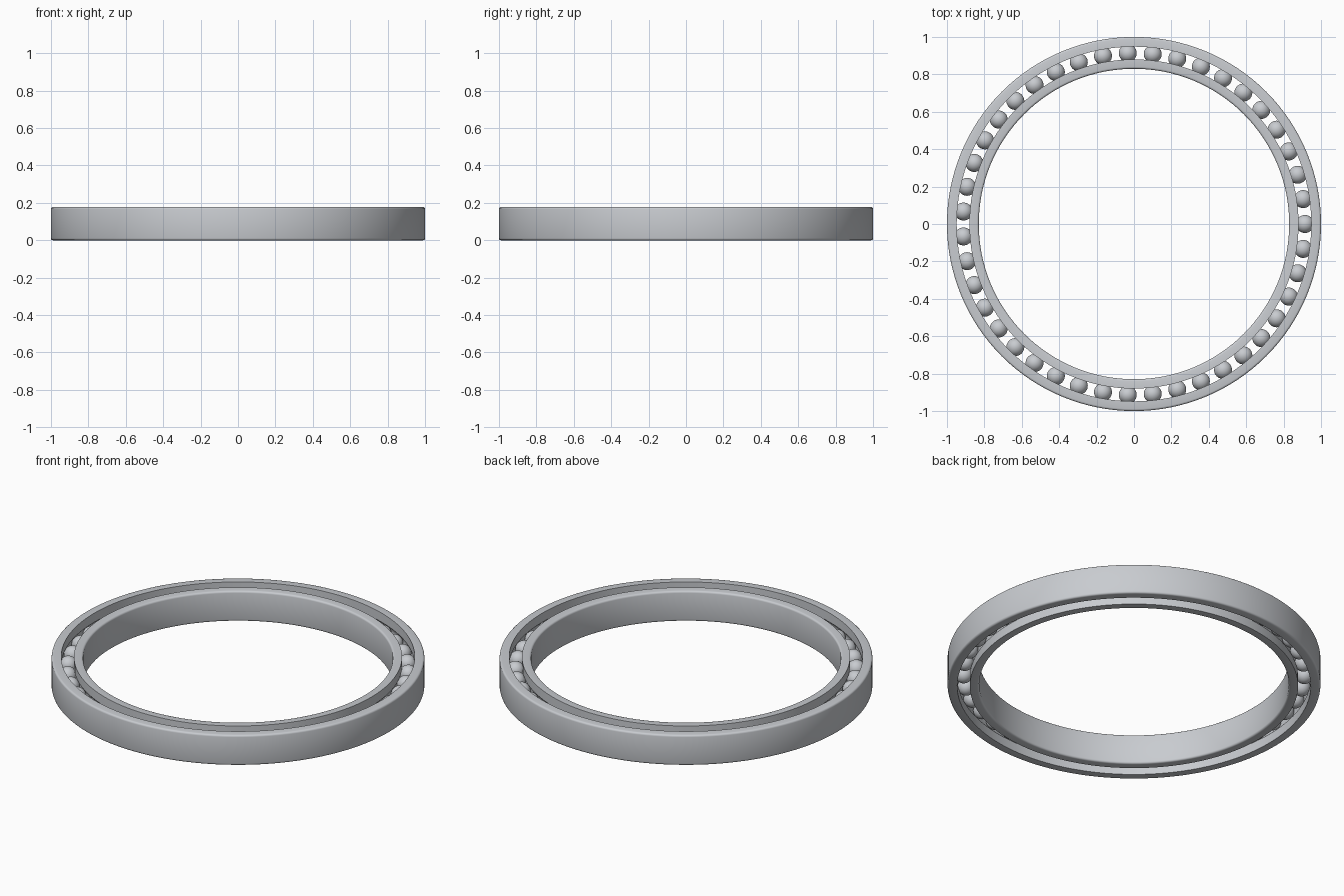
import bpy, bmesh
from math import sin, cos, pi, radians, asin

default = bpy.data.objects.get("Cube")
if default:
    bpy.data.objects.remove(default, do_unlink=True)

HEIGHT = 0.178
MID = HEIGHT / 2
PITCH = 0.914          # radius of the ball circle
BALL_R = 0.048
GROOVE_R = 0.049
GAP = 0.034            # pitch circle to each race land
FILLET = 0.011
BALLS = 43
SEGMENTS = 128

steel = bpy.data.materials.new("steel grey")
steel.use_nodes = True
steel.diffuse_color = (0.58, 0.60, 0.63, 1)
steel.node_tree.nodes["Principled BSDF"].inputs["Base Color"].default_value = (0.58, 0.60, 0.63, 1)


def finish(bm, name, angle):
    bmesh.ops.recalc_face_normals(bm, faces=bm.faces)
    mesh = bpy.data.meshes.new(name)
    bm.to_mesh(mesh)
    bm.free()
    mesh.materials.append(steel)
    obj = bpy.data.objects.new(name, mesh)
    bpy.context.collection.objects.link(obj)
    bpy.ops.object.select_all(action='DESELECT')
    obj.select_set(True)
    bpy.context.view_layer.objects.active = obj
    bpy.ops.object.shade_smooth_by_angle(angle=radians(angle))
    return obj


def race(name, wall, side):
    """Ring section: filleted outer wall on one side, ball groove on the other."""
    profile = []
    # rounded corners of the wall, bottom then top
    for i in range(4):
        a = i / 3 * pi / 2
        profile.append((wall - side * FILLET * (1 - sin(a)), FILLET * (1 - cos(a))))
    profile += [(r, HEIGHT - z) for r, z in reversed(profile)]
    # groove land, arc and land, from top to bottom
    land = PITCH + side * GAP
    half = pi / 2 - asin(GAP / GROOVE_R)
    profile.append((land, HEIGHT))
    for i in range(11):
        a = half * (1 - i / 5)
        profile.append((PITCH + side * GROOVE_R * cos(a), MID + GROOVE_R * sin(a)))
    profile.append((land, 0))

    # revolve the section
    bm = bmesh.new()
    rings = []
    for s in range(SEGMENTS):
        t = 2 * pi * s / SEGMENTS
        rings.append([bm.verts.new((r * cos(t), r * sin(t), z)) for r, z in profile])
    n = len(profile)
    for s in range(SEGMENTS):
        a, b = rings[s], rings[(s + 1) % SEGMENTS]
        for i in range(n):
            j = (i + 1) % n
            bm.faces.new((a[i], b[i], b[j], a[j]))
    return finish(bm, name, 32)


race("outer_race", 1.0, 1)
race("inner_race", 0.83, -1)

# one ball, shared by all positions around the pitch circle
bm = bmesh.new()
bmesh.ops.create_uvsphere(bm, u_segments=32, v_segments=16, radius=BALL_R)
first = finish(bm, "ball_01", 60)
for i in range(BALLS):
    ball = first
    if i:
        ball = bpy.data.objects.new(f"ball_{i + 1:02d}", first.data)
        bpy.context.collection.objects.link(ball)
    t = 2 * pi * i / BALLS
    ball.location = (PITCH * cos(t), PITCH * sin(t), MID)
    ball.rotation_euler.z = t
